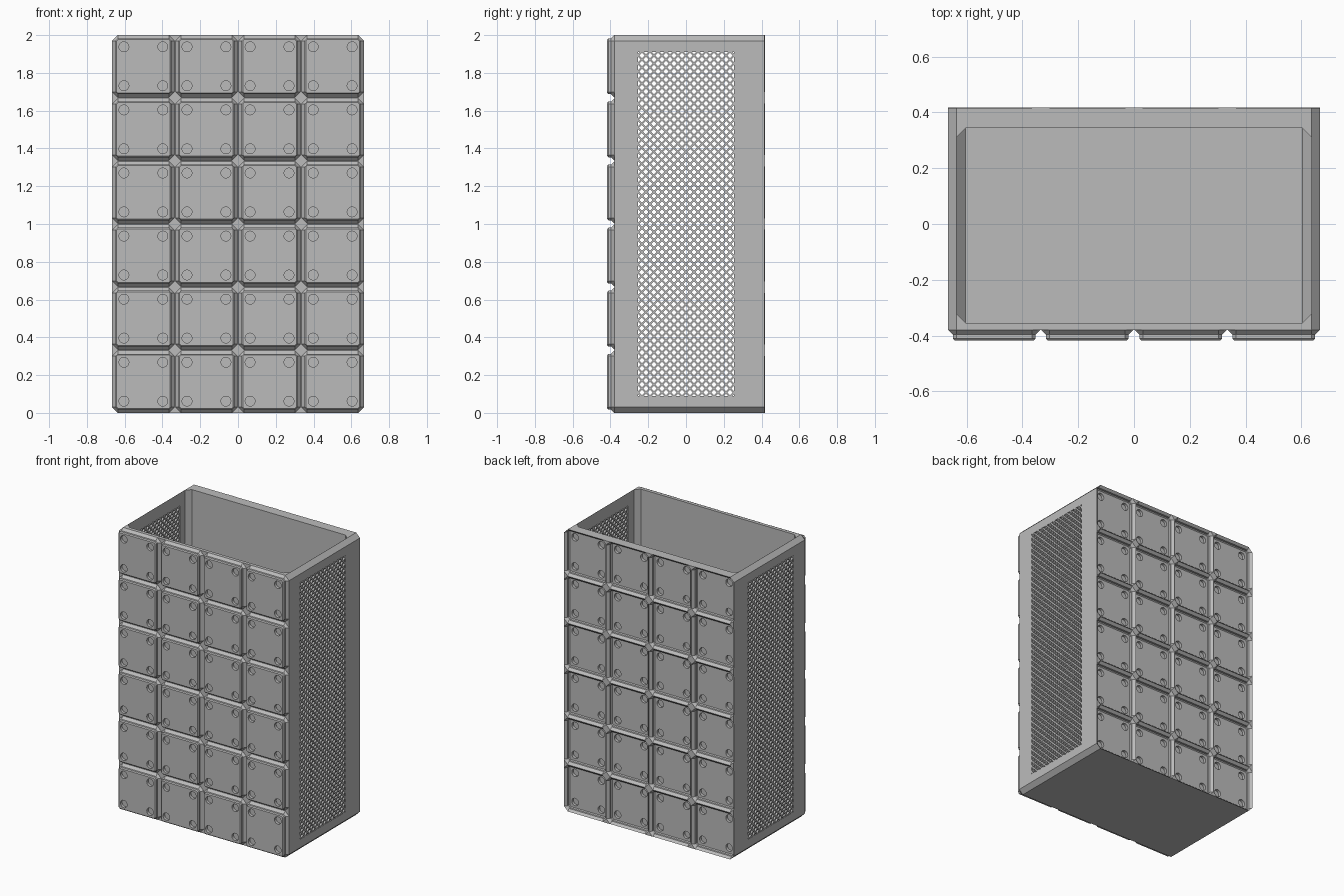
import bpy, bmesh, math
from mathutils import Matrix

if "Cube" in bpy.data.objects:
    bpy.data.objects.remove(bpy.data.objects["Cube"], do_unlink=True)

grey = bpy.data.materials.new("matte_grey")
grey.use_nodes = True
grey.diffuse_color = (0.5, 0.5, 0.5, 1)
grey.node_tree.nodes["Principled BSDF"].inputs["Base Color"].default_value = (0.5, 0.5, 0.5, 1)

PITCH = 0.334
HALF_DEPTH = 0.417
BODY_FRONT = -0.379
CELLS = [((i - 1.5) * PITCH, 1 + (j - 2.5) * PITCH) for i in range(4) for j in range(6)]


def loft(bm, rings, place):
    """Stack chamfered rectangles (depth, half_u, half_v, chamfer) into a solid."""
    loops = []
    for d, a, b, c in rings:
        pts = [(a - c, -b), (a, c - b), (a, b - c), (a - c, b),
               (c - a, b), (-a, b - c), (-a, c - b), (c - a, -b)]
        loops.append([bm.verts.new(place(u, v, d)) for u, v in pts])
    for lo, hi in zip(loops, loops[1:]):
        for i in range(8):
            j = (i + 1) % 8
            bm.faces.new((lo[i], lo[j], hi[j], hi[i]))
    bm.faces.new(loops[0])
    bm.faces.new(loops[-1])


def box(bm, size, matrix):
    bmesh.ops.create_cube(bm, size=1, matrix=matrix @ Matrix.Diagonal((*size, 1)))


def finish(bm, name):
    bmesh.ops.recalc_face_normals(bm, faces=bm.faces)
    mesh = bpy.data.meshes.new(name)
    bm.to_mesh(mesh)
    bm.free()
    mesh.materials.append(grey)
    ob = bpy.data.objects.new(name, mesh)
    bpy.context.collection.objects.link(ob)
    return ob


def cut(ob, cutter):
    cutter.hide_render = True
    mod = ob.modifiers.new("cut", 'BOOLEAN')
    mod.operation, mod.solver, mod.object = 'DIFFERENCE', 'EXACT', cutter
    bpy.context.view_layer.objects.active = ob
    bpy.ops.object.modifier_apply(modifier=mod.name)
    bpy.data.objects.remove(cutter, do_unlink=True)


def cell_lofts(name, rings):
    bm = bmesh.new()
    for cx, cz in CELLS:
        loft(bm, [(d, h, h, c) for d, h, c in rings], lambda u, v, d: (cx + u, d, cz + v))
    return finish(bm, name)


def magnet_holes(name, y0, y1):
    bm = bmesh.new()
    for cx, cz in CELLS:
        for sx in (-1, 1):
            for sz in (-1, 1):
                m = Matrix.Translation((cx + sx * 0.103, (y0 + y1) / 2, cz + sz * 0.103))
                bmesh.ops.create_cone(bm, cap_ends=True, segments=24, radius1=0.026, radius2=0.026,
                                      depth=y1 - y0, matrix=m @ Matrix.Rotation(math.pi / 2, 4, 'X'))
    return finish(bm, name)


# Outer shell with chamfered long edges
bm = bmesh.new()
loft(bm, [(BODY_FRONT, 0.666, 1, 0.03), (HALF_DEPTH, 0.666, 1, 0.03)],
     lambda u, v, d: (u, d, 1 + v))
shell = finish(bm, "shell")

# Open-topped cavity with chamfered corners and floor ends
bm = bmesh.new()
loft(bm, [(0.03, 0.604, 0.35, 0.002), (0.062, 0.635, 0.35, 0.033), (2.1, 0.635, 0.35, 0.033)],
     lambda u, v, d: (u, v - 0.005, d))
cut(shell, finish(bm, "cavity_cutter"))

# Side windows
PANEL_Y, PANEL_Z = 0.255, 0.91
bm = bmesh.new()
box(bm, (2, 2 * PANEL_Y, 2 * PANEL_Z), Matrix.Translation((0, 0, 1)))
cut(shell, finish(bm, "window_cutter"))

# Back sockets and their magnet recesses
floor = HALF_DEPTH - 0.037
cut(shell, cell_lofts("socket_cutter", [
    (floor, 0.144, 0.008), (floor + 0.006, 0.15, 0.014), (floor + 0.0202, 0.15, 0.014),
    (HALF_DEPTH, 0.1665, 0.031), (HALF_DEPTH + 0.02, 0.1665, 0.031)]))
cut(shell, magnet_holes("back_hole_cutter", floor - 0.019, floor + 0.015))

# Front pads with magnet recesses
f = -HALF_DEPTH
pads = cell_lofts("front_pads", [
    (f, 0.1415, 0.007), (f + 0.0064, 0.148, 0.013), (f + 0.0207, 0.148, 0.013),
    (f + 0.0375, 0.165, 0.03), (f + 0.04, 0.165, 0.03)])
cut(pads, magnet_holes("front_hole_cutter", f - 0.02, f + 0.019))

# Diagonal lattice bars filling each side window
STEP, BAR = 0.0425, 0.0095
for side, name in ((1, "left_mesh"), (-1, "right_mesh")):
    bm = bmesh.new()
    for s in (1, -1):
        for k in range(-28, 29):
            c = k * STEP
            ends = sorted((s * (-PANEL_Y - c), s * (PANEL_Y - c)))
            t0, t1 = max(-PANEL_Z, ends[0]), min(PANEL_Z, ends[1])
            if t1 - t0 < 0.004:
                continue
            t = (t0 + t1) / 2
            m = Matrix.Translation((side * 0.6505, c + s * t, 1 + t))
            m = m @ Matrix.Rotation(-s * math.pi / 4, 4, 'X')
            box(bm, (0.029, BAR, (t1 - t0) * math.sqrt(2) + 0.012), m)
    finish(bm, name)
